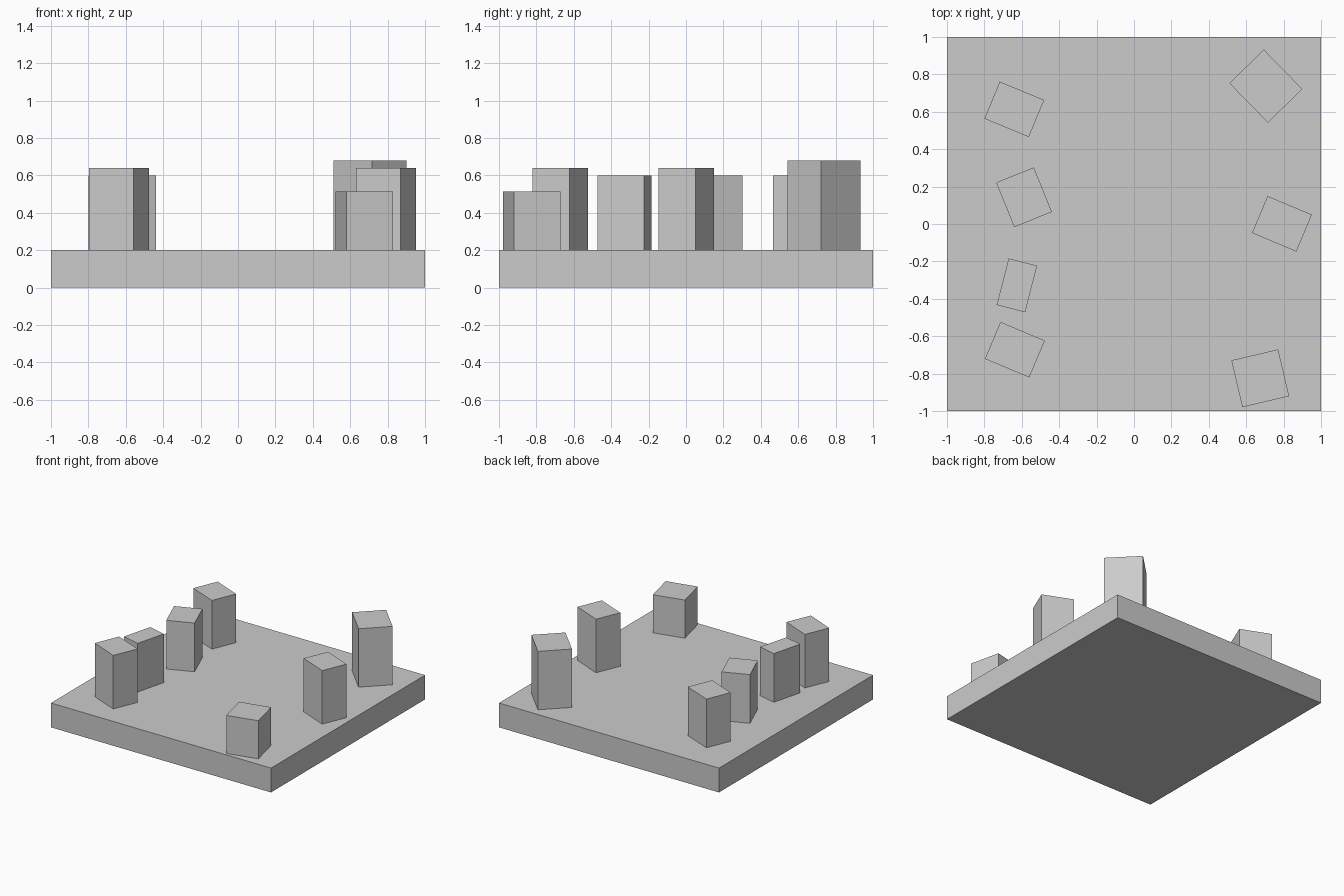
import bpy
from math import radians

if "Cube" in bpy.data.objects:
    bpy.data.objects.remove(bpy.data.objects["Cube"])


def box(name, center, size, bottom, top, angle=0):
    """Upright box between two heights, turned about z."""
    bpy.ops.mesh.primitive_cube_add(
        size=1,
        location=(center[0], center[1], (bottom + top) / 2),
        rotation=(0, 0, radians(angle)))
    obj = bpy.context.object
    obj.name = name
    obj.scale = (size[0], size[1], top - bottom)
    bpy.ops.object.transform_apply(location=False, rotation=False, scale=True)
    return obj


BASE_TOP = 0.2

# Square slab
box("base_slab", (0, 0), (2, 2), 0, BASE_TOP)

# Standing blocks: name, centre, footprint, top height, turn in degrees
blocks = [
    ("left_block_back", (-0.64, 0.613), (0.257, 0.214), 0.60, -22.5),
    ("left_block_upper_middle", (-0.588, 0.143), (0.217, 0.257), 0.60, 22),
    ("left_block_lower_middle", (-0.626, -0.328), (0.157, 0.257), 0.60, -14.5),
    ("left_block_front", (-0.637, -0.672), (0.257, 0.214), 0.64, -22.8),
    ("right_block_back", (0.705, 0.737), (0.295, 0.257), 0.68, -45.6),
    ("right_block_middle", (0.791, 0.001), (0.257, 0.214), 0.64, -22.8),
    ("right_block_front", (0.675, -0.825), (0.257, 0.257), 0.513, 13.2),
]
for name, center, size, top, angle in blocks:
    box(name, center, size, BASE_TOP, top, angle)
